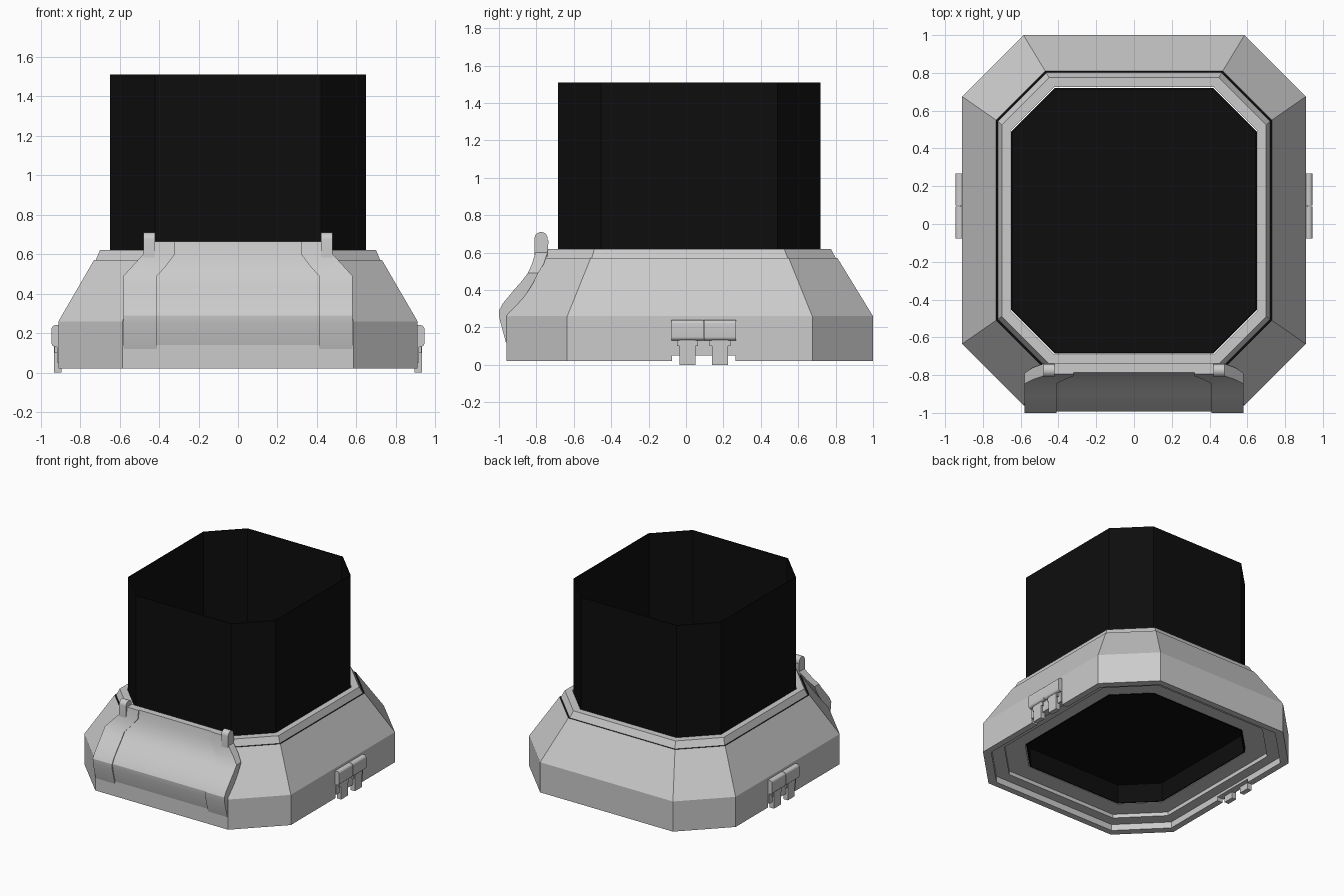
import bpy, bmesh, math

if "Cube" in bpy.data.objects:
    bpy.data.objects.remove(bpy.data.objects["Cube"])


def material(name, rgb):
    m = bpy.data.materials.new(name)
    m.diffuse_color = (*rgb, 1)
    m.use_nodes = True
    m.node_tree.nodes["Principled BSDF"].inputs["Base Color"].default_value = m.diffuse_color
    return m


GREY = material("light_grey", (0.6, 0.6, 0.6))
BLACK = material("near_black", (0.004, 0.004, 0.004))


def skin(name, rings, mats, loop=False, black_band=None, smooth=0):
    """Join equal rings of points; either close the last to the first or cap the ends."""
    bm = bmesh.new()
    rows = [[bm.verts.new(p) for p in r] for r in rings]
    n = len(rows[0])
    for i in range(len(rows) if loop else len(rows) - 1):
        a, b = rows[i], rows[(i + 1) % len(rows)]
        for j in range(n):
            k = (j + 1) % n
            f = bm.faces.new((a[j], a[k], b[k], b[j]))
            f.material_index = 1 if i == black_band else 0
    if not loop:
        bm.faces.new(rows[0][::-1])
        bm.faces.new(rows[-1])
    bmesh.ops.recalc_face_normals(bm, faces=bm.faces[:])
    me = bpy.data.meshes.new(name)
    bm.to_mesh(me)
    bm.free()
    ob = bpy.data.objects.new(name, me)
    bpy.context.collection.objects.link(ob)
    for m in mats:
        me.materials.append(m)
    if smooth:
        bpy.ops.object.select_all(action='DESELECT')
        ob.select_set(True)
        bpy.context.view_layer.objects.active = ob
        bpy.ops.object.shade_smooth_by_angle(angle=math.radians(smooth))
    return ob


def octagon(hx, y0, y1, c, z):
    """Rectangle with cut corners at height z."""
    return [(hx - c, y0, z), (hx, y0 + c, z), (hx, y1 - c, z), (hx - c, y1, z),
            (c - hx, y1, z), (-hx, y1 - c, z), (-hx, y0 + c, z), (c - hx, y0, z)]


def box(name, x, y, z, mats):
    rect = lambda h: [(x[0], y[0], h), (x[1], y[0], h), (x[1], y[1], h), (x[0], y[1], h)]
    return skin(name, [rect(z[0]), rect(z[1])], mats)


def extrude_x(name, yz, x0, x1, smooth=30):
    return skin(name, [[(x, y, z) for y, z in yz] for x in (x0, x1)], [GREY], smooth=smooth)


# Base shell: skirt, slope, dark seam, top collar, hollow underside with a stepped shelf
base = skin("base_shell", [
    octagon(0.91, -0.96, 1.0, 0.325, 0.02),
    octagon(0.91, -0.96, 1.0, 0.325, 0.26),
    octagon(0.73, -0.77, 0.81, 0.26, 0.57),
    octagon(0.721, -0.761, 0.801, 0.257, 0.57),
    octagon(0.70, -0.74, 0.775, 0.25, 0.62),
    octagon(0.655, -0.69, 0.725, 0.232, 0.62),
    octagon(0.655, -0.69, 0.725, 0.232, 0.10),
    octagon(0.78, -0.83, 0.87, 0.285, 0.10),
    octagon(0.78, -0.83, 0.87, 0.285, 0.07),
    octagon(0.86, -0.91, 0.95, 0.31, 0.07),
    octagon(0.86, -0.91, 0.95, 0.31, 0.02),
], [GREY, BLACK], loop=True, black_band=2)

# Notches in the skirt under the side latches
cutter = box("notch_cutter", (-1.2, 1.2), (-0.075, 0.265), (-0.2, 0.05), [GREY])
cutter.hide_render = True
cutter.display_type = 'WIRE'
mod = base.modifiers.new("notches", 'BOOLEAN')
mod.operation = 'DIFFERENCE'
mod.object = cutter
bpy.context.view_layer.objects.active = base
bpy.ops.object.modifier_apply(modifier=mod.name)
bpy.data.objects.remove(cutter)

# Dark sleeve: thin open-topped wall and a floor inside
skin("sleeve_wall", [
    octagon(0.65, -0.685, 0.72, 0.23, 0.10),
    octagon(0.65, -0.685, 0.72, 0.23, 1.51),
    octagon(0.642, -0.677, 0.712, 0.228, 1.51),
    octagon(0.642, -0.677, 0.712, 0.228, 0.10),
], [BLACK], loop=True)
skin("sleeve_floor", [octagon(0.645, -0.68, 0.715, 0.229, z) for z in (0.25, 0.26)], [BLACK])

# Front panel rows: height, front y, back y, outer half width, centre half width
ROWS = [(0.12, -0.955, -0.92, 0.58, 0.41), (0.25, -0.99, -0.92, 0.58, 0.41),
        (0.29, -0.992, -0.91, 0.58, 0.41), (0.33, -0.97, -0.89, 0.58, 0.41),
        (0.40, -0.912, -0.84, 0.58, 0.41), (0.45, -0.868, -0.81, 0.58, 0.41),
        (0.49, -0.838, -0.79, 0.58, 0.41), (0.54, -0.815, -0.76, 0.535, 0.365),
        (0.60, -0.797, -0.74, 0.48, 0.32), (0.665, -0.787, -0.735, 0.48, 0.32)]


def panel_strip(name, spans, lift):
    rings = [[(a, f - lift, z), (b, f - lift, z), (b, k, z), (a, k, z)]
             for (z, f, k, _, _), (a, b) in zip(ROWS, spans)]
    return skin(name, rings, [GREY], smooth=30)


panel_strip("front_panel", [(-r[3] + 0.004, r[3] - 0.004) for r in ROWS], 0)
for s, side in ((1, "right"), (-1, "left")):
    panel_strip(f"panel_edge_{side}", [(s * r[4], s * r[3]) for r in ROWS], 0.008)

    # Rounded hinge knob at the top of the panel
    arc = [(-0.775 + 0.035 * math.cos(t), 0.675 + 0.035 * math.sin(t))
           for t in (math.pi * i / 10 for i in range(11))]
    extrude_x(f"hinge_knob_{side}", arc + [(-0.81, 0.58), (-0.74, 0.58)], s * 0.42, s * 0.48)

    # Side latch: backing plate, two rounded grips and two prongs
    box(f"latch_plate_{side}", sorted((s * 0.88, s * 0.918)), (-0.075, 0.265), (0.05, 0.14), [GREY])
    for i, y in enumerate((0.008, 0.182)):
        grip = [(0.89, 0.13)]
        for cx, cz, a0 in ((0.925, 0.15, -90), (0.925, 0.22, 0)):
            grip += [(cx + 0.02 * math.cos(math.radians(a0 + d)),
                      cz + 0.02 * math.sin(math.radians(a0 + d))) for d in range(0, 91, 15)]
        grip.append((0.89, 0.24))
        skin(f"latch_grip_{side}_{i}", [[(s * x, yy, z) for x, z in grip]
                                        for yy in (y - 0.085, y + 0.085)], [GREY], smooth=30)
        box(f"latch_prong_{side}_{i}", sorted((s * 0.895, s * 0.933)),
            (y - 0.043, y + 0.043), (0.0, 0.135), [GREY])
        box(f"latch_neck_{side}_{i}", sorted((s * 0.895, s * 0.930)),
            (y - 0.056, y + 0.056), (0.10, 0.135), [GREY])
